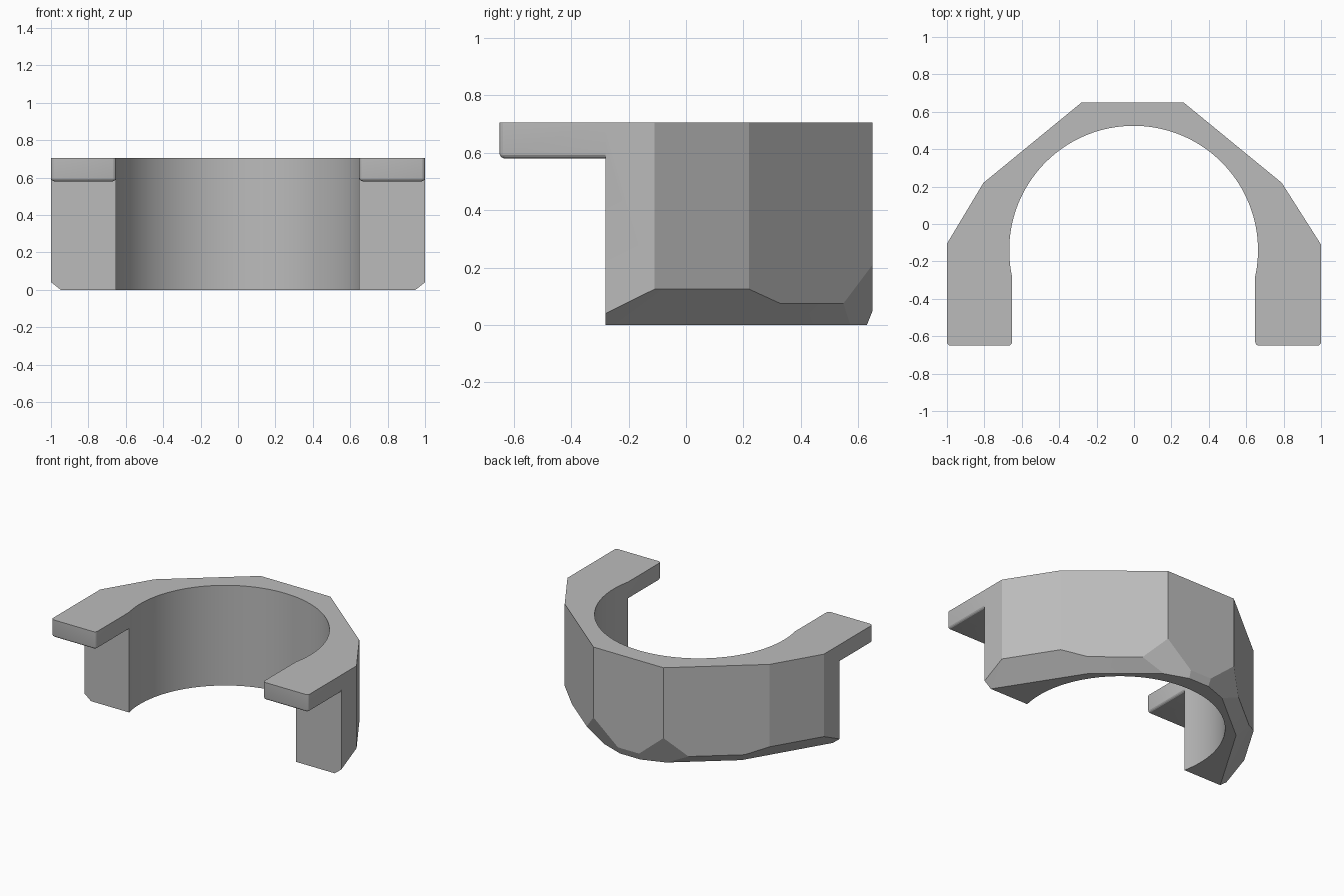
import bpy, bmesh
from math import sin, cos, asin, pi
from mathutils import Vector

cube = bpy.data.objects.get("Cube")
if cube:
    bpy.data.objects.remove(cube)

HEIGHT = 0.705
FRONT = -0.28          # front of the tall body
BORE_R, BORE_Y = 0.665, -0.14

grey = bpy.data.materials.new("plain grey")
grey.use_nodes = True
grey.diffuse_color = (0.5, 0.5, 0.5, 1)
grey.node_tree.nodes["Principled BSDF"].inputs["Base Color"].default_value = (0.5, 0.5, 0.5, 1)


def to_object(name, bm):
    bmesh.ops.recalc_face_normals(bm, faces=bm.faces)
    mesh = bpy.data.meshes.new(name)
    bm.to_mesh(mesh)
    bm.free()
    mesh.materials.append(grey)
    ob = bpy.data.objects.new(name, mesh)
    bpy.context.collection.objects.link(ob)
    return ob


def prism(points, z0, z1):
    bm = bmesh.new()
    face = bm.faces.new([bm.verts.new((x, y, z0)) for x, y in points])
    top = bmesh.ops.extrude_face_region(bm, geom=[face])["geom"]
    bmesh.ops.translate(bm, vec=(0, 0, z1 - z0),
                        verts=[g for g in top if isinstance(g, bmesh.types.BMVert)])
    return bm


def rod(name, x, z, radius, y0, y1):
    # cylinder lying along y
    ring = [(x + radius * cos(2 * pi * i / 64), z + radius * sin(2 * pi * i / 64)) for i in range(64)]
    bm = prism(ring, y0, y1)
    for v in bm.verts:
        v.co = (v.co.x, v.co.z, v.co.y)
    return to_object(name, bm)


def boolean(target, other, operation):
    mod = target.modifiers.new(other.name, "BOOLEAN")
    mod.operation, mod.solver, mod.object = operation, "EXACT", other
    bpy.context.view_layer.objects.active = target
    bpy.ops.object.modifier_apply(modifier=mod.name)
    bpy.data.objects.remove(other)


# Faceted outer body
outline = [(1, FRONT), (1, -0.11), (0.79, 0.22), (0.265, 0.65),
           (-0.28, 0.65), (-0.805, 0.22), (-1, -0.105), (-1, FRONT)]
bm = prism(outline, 0, HEIGHT)


def chamfer(point, normal, z, slope):
    # slice away the lower edge along a sloping plane
    n = Vector(normal).normalized() * slope
    res = bmesh.ops.bisect_plane(bm, geom=bm.verts[:] + bm.edges[:] + bm.faces[:],
                                 plane_co=(*point, z), plane_no=(n.x, n.y, -1), clear_outer=True)
    cut = [g for g in res["geom_cut"] if isinstance(g, bmesh.types.BMEdge)]
    bmesh.ops.holes_fill(bm, edges=cut)


def edge_normal(a, b):
    return Vector((b[1] - a[1], a[0] - b[0])).normalized()


# Sloping facets round the bottom edge
for side, pts in ((1, outline[1:4]), (-1, outline[6:3:-1])):
    low = edge_normal(pts[0], pts[1]) * side
    mid = edge_normal(pts[1], pts[2]) * side
    chamfer(pts[1], low, 0.125, 0.93)
    chamfer(pts[1], mid, 0.075, 0.93)
    chamfer(pts[2], mid + Vector((0, 1)), 0.21, 2.5)
chamfer((0, 0.65), (0, 1), 0.05, 2.5)
body = to_object("clamp_body", bm)

# Round bore open at the front
start = asin((FRONT - BORE_Y) / BORE_R)
arc = [start + (pi - 2 * start) * i / 96 for i in range(97)]
bore = [(BORE_R * cos(a) - 0.002, BORE_Y + BORE_R * sin(a)) for a in arc]
bore += [(bore[-1][0], -1), (bore[0][0], -1)]
boolean(body, to_object("bore_cutter", prism(bore, -0.2, 1)), "DIFFERENCE")

# Screw holes with wide pockets open to the outside
for x in (-0.786, 0.812):
    boolean(body, rod("screw_cutter", x, 0.43, 0.066, -0.5, 0.1), "DIFFERENCE")
    boolean(body, rod("pocket_cutter", x, 0.43, 0.132, -0.04, 0.8), "DIFFERENCE")

# Front flanges with rounded lower and front edges
for name, x0, x1 in (("left_flange", bore[0][0], 1), ("right_flange", -1, bore[-3][0])):
    bm = prism([(x0, -0.65), (x1, -0.65), (x1, FRONT), (x0, FRONT)], 0.58, HEIGHT)
    rounded = []
    for e in bm.edges:
        m = (e.verts[0].co + e.verts[1].co) / 2
        lower = m.z < 0.6 and m.y < FRONT - 0.01
        upright = m.y < -0.6 and abs(m.z - HEIGHT) > 0.01
        if lower or upright:
            rounded.append(e)
    bmesh.ops.bevel(bm, geom=rounded, offset=0.02, segments=4, profile=0.5, affect="EDGES")
    boolean(body, to_object(name, bm), "UNION")

# Smooth the round surfaces, keep facets crisp
bpy.ops.object.select_all(action="DESELECT")
body.select_set(True)
bpy.context.view_layer.objects.active = body
bpy.ops.object.shade_smooth_by_angle(angle=0.3)
